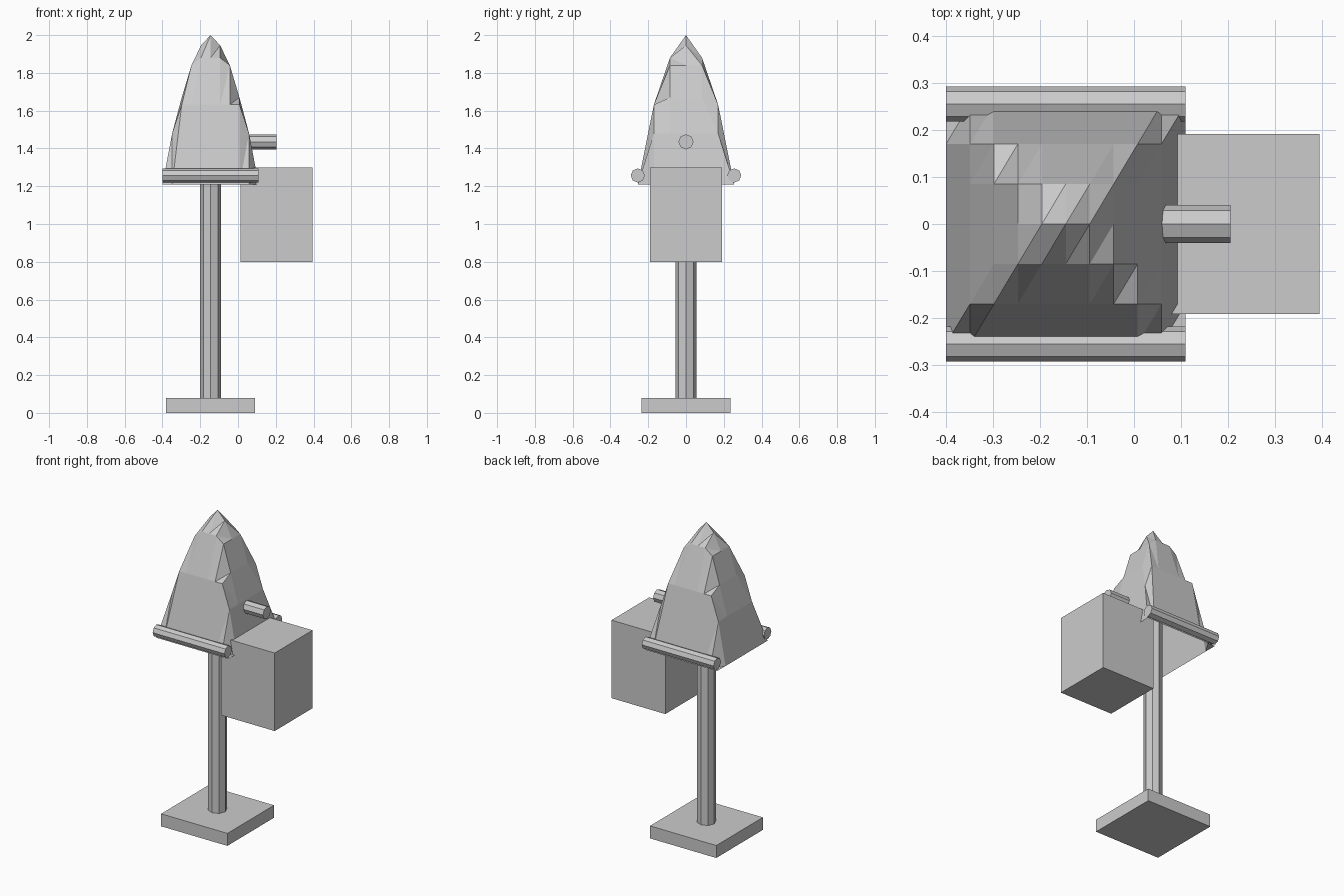
import bpy, bmesh, math
from mathutils import Matrix, Vector

if "Cube" in bpy.data.objects:
    bpy.data.objects.remove(bpy.data.objects["Cube"])

grey = bpy.data.materials.new("plain grey")
grey.diffuse_color = (0.6, 0.6, 0.6, 1)
grey.use_nodes = True
grey.node_tree.nodes["Principled BSDF"].inputs["Base Color"].default_value = grey.diffuse_color
CX = -0.145  # axis of the post and hood


def finish(name, bm):
    me = bpy.data.meshes.new(name)
    bm.to_mesh(me)
    bm.free()
    me.materials.append(grey)
    ob = bpy.data.objects.new(name, me)
    bpy.context.collection.objects.link(ob)
    return ob


def box(name, lo, hi):
    bm = bmesh.new()
    lo, hi = Vector(lo), Vector(hi)
    m = Matrix.Translation((lo + hi) / 2) @ Matrix.Diagonal((hi - lo).to_4d())
    bmesh.ops.create_cube(bm, size=1, matrix=m)
    return finish(name, bm)


def rod(name, a, b, r):
    # eight-sided rod from a to b, with corners on the main axes
    bm = bmesh.new()
    a, b = Vector(a), Vector(b)
    d = b - a
    m = Matrix.Translation((a + b) / 2) @ d.to_track_quat('Z', 'Y').to_matrix().to_4x4()
    bmesh.ops.create_cone(bm, cap_ends=True, segments=8, radius1=r, radius2=r,
                          depth=d.length, matrix=m)
    return finish(name, bm)


# foot and post
box("base_plate", (-0.38, -0.236, 0), (0.09, 0.236, 0.08))
rod("post", (CX, 0, 0.07), (CX, 0, 1.40), 0.055)

# side box and the short peg above it
box("side_box", (0.013, -0.191, 0.80), (0.394, 0.191, 1.30))
rod("peg", (0.0, 0, 1.435), (0.205, 0, 1.435), 0.04)

# rails along the lower hood edges
for s, n in ((-1, "front_rail"), (1, "back_rail")):
    rod(n, (-0.40, s * 0.255, 1.257), (0.109, s * 0.255, 1.257), 0.0375)

# open hood: a height grid, the lower of a long and a cross profile
fx = [2.0, 1.945, 1.84, 1.67, 1.48, 1.21]
fy = [2.0, 1.88, 1.632, 1.21]
bm = bmesh.new()
grid = {}
for i in range(-5, 6):
    for j in range(-3, 4):
        z = min(fx[abs(i)], fy[abs(j)])
        grid[i, j] = bm.verts.new((CX + i * 0.0509, j * 0.085, z))
for i in range(-5, 5):
    for j in range(-3, 3):
        a, b = grid[i, j], grid[i + 1, j]
        c, d = grid[i + 1, j + 1], grid[i, j + 1]
        bm.faces.new((a, b, c))
        bm.faces.new((a, c, d))
finish("hood", bm)
